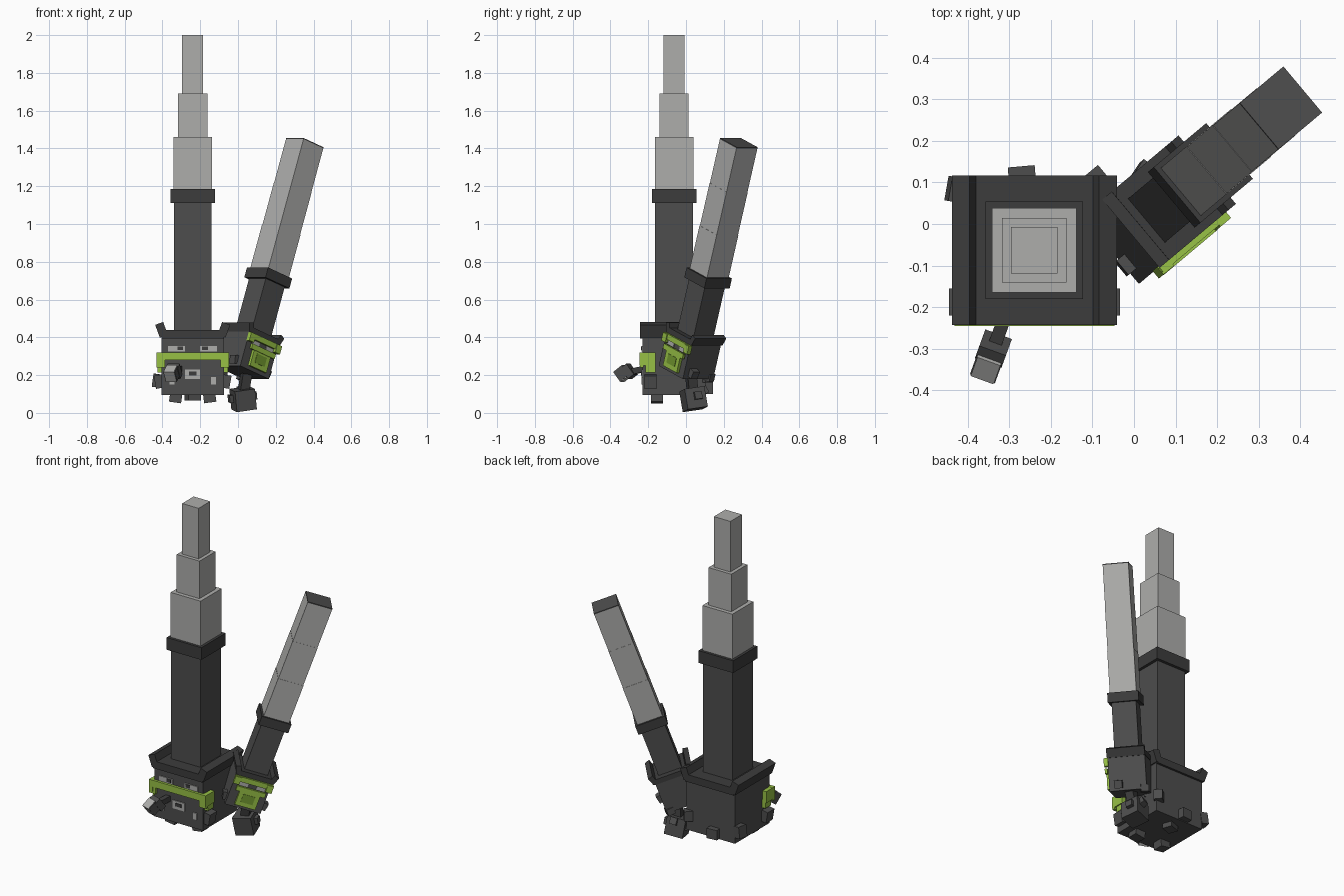
import bpy
from math import radians
from mathutils import Matrix, Vector, Euler

if "Cube" in bpy.data.objects:
    bpy.data.objects.remove(bpy.data.objects["Cube"], do_unlink=True)


def make_material(name, rgb):
    m = bpy.data.materials.new(name)
    m.use_nodes = True
    m.diffuse_color = (*rgb, 1)
    m.node_tree.nodes["Principled BSDF"].inputs["Base Color"].default_value = (*rgb, 1)
    return m


charcoal = make_material("charcoal", (0.075, 0.075, 0.075))
black = make_material("soft black", (0.045, 0.045, 0.045))
grey = make_material("light grey", (0.42, 0.42, 0.41))
green = make_material("lime green", (0.31, 0.53, 0.06))
dark_green = make_material("dark green", (0.17, 0.32, 0.03))


def box(name, center, size, mat, rot=(0, 0, 0), frame=Matrix()):
    """Rectangular block, placed in the given frame."""
    bpy.ops.mesh.primitive_cube_add(size=1)
    ob = bpy.context.object
    ob.name = name
    ob.data.materials.append(mat)
    turn = Euler([radians(a) for a in rot]).to_matrix().to_4x4()
    local = Matrix.Translation(Vector(center)) @ turn
    ob.matrix_world = frame @ local @ Matrix.Diagonal((*size, 1))
    return ob


def tower(name, sections, frame):
    """Stack of square hat sections: (width, bottom, top, material)."""
    for i, (w, lo, hi, mat) in enumerate(sections):
        box(f"{name}_{i + 1}", (0, 0, (lo + hi) / 2), (w, w, hi - lo), mat, frame=frame)


def brim(name, width, depth, thick, flap, frame):
    """Flat hat brim with a raised flap on each side."""
    box(name, (0, 0, -thick / 2), (width - flap, depth, thick), black, frame=frame)
    for s in (-1, 1):
        box(f"{name}_flap", (s * (width - flap) / 2, 0, 0), (flap * 0.75, depth, flap * 1.2),
            black, (0, s * 20, 0), frame)


# ---- large figure: frame at the brim centre ----
big = Matrix.Translation((-0.24, -0.063, 0.44))
tower("big_hat", [(0.2, 0, 1.11 - 0.44, charcoal), (0.235, 0.67, 0.745, black),
                  (0.203, 0.745, 1.02, grey), (0.155, 1.02, 1.25, grey),
                  (0.112, 1.25, 1.56, grey)], big)
brim("big_brim", 0.39, 0.36, 0.045, 0.06, big)
box("big_head", (0, 0, -0.193), (0.33, 0.334, 0.305), charcoal, frame=big)

# green goggle band and side pads
box("goggle_band", (0, -0.17, -0.14), (0.385, 0.025, 0.042), green, frame=big)
for s in (-1, 1):
    box("goggle_side", (s * 0.18, -0.14, -0.155), (0.025, 0.085, 0.07), green, frame=big)
    box("goggle_drop", (s * 0.175, -0.125, -0.2), (0.022, 0.055, 0.05), green, frame=big)
    box("goggle_end", (s * 0.17, -0.171, -0.175), (0.045, 0.02, 0.05), green, frame=big)
    # eyes and cheek marks
    box("eye", (s * 0.085, -0.168, -0.1), (0.09, 0.008, 0.03), grey, frame=big)
    box("pupil", (s * 0.065, -0.171, -0.098), (0.03, 0.008, 0.02), black, frame=big)
    box("cheek_mark", (s * 0.11, -0.168, -0.27), (0.025, 0.008, 0.04), grey, frame=big)
    # side nubs
    box("front_side_nub", (s * 0.18, -0.125, -0.275), (0.04, 0.065, 0.07), charcoal, (0, s * 10, 0), big)
    box("lower_nub", (s * 0.09, -0.09, -0.36), (0.065, 0.065, 0.05), charcoal, (0, s * -8, 0), big)
box("nose_mark", (0.0, -0.168, -0.235), (0.08, 0.008, 0.05), grey, frame=big)
box("nose_centre", (0.0, -0.171, -0.232), (0.04, 0.008, 0.02), black, frame=big)
box("back_lower_nub", (0, 0.09, -0.36), (0.07, 0.06, 0.03), charcoal, (0, 0, 20), big)
box("back_nub", (-0.03, 0.182, -0.31), (0.065, 0.04, 0.06), charcoal, (0, 0, 5), big)
box("corner_nub", (0.15, 0.17, -0.25), (0.05, 0.05, 0.06), charcoal, (0, 0, 40), big)
box("rear_side_nub", (-0.185, 0.145, -0.27), (0.045, 0.06, 0.07), charcoal, (0, 8, -10), big)

# pipe held at the mouth
pipe = Matrix.Translation((-0.315, -0.235, 0.23)) @ Euler((radians(12), 0, radians(-20))).to_matrix().to_4x4()
box("pipe_stem", (0, -0.02, 0), (0.032, 0.09, 0.032), black, frame=pipe)
box("pipe_bowl", (0, -0.07, 0.005), (0.068, 0.04, 0.07), charcoal, (25, 0, 0), pipe)
box("pipe_tip", (0, -0.108, 0), (0.058, 0.06, 0.068), grey, (25, 0, 0), pipe)
box("pipe_shell", (0, -0.108, 0), (0.064, 0.056, 0.062), charcoal, (25, 0, 0), pipe)

# ---- small leaning figure ----
small = (Matrix.Translation((0.08, 0.05, 0.42))
         @ Euler((0, radians(19.5), radians(40))).to_matrix().to_4x4())
tower("small_hat", [(0.138, 0, 0.29, charcoal), (0.175, 0.285, 0.34, black),
                    (0.15, 0.34, 0.58, grey), (0.147, 0.58, 0.82, grey),
                    (0.145, 0.82, 1.066, grey), (0.145, 1.066, 1.072, charcoal)], small)
brim("small_brim", 0.25, 0.215, 0.03, 0.04, small)
box("small_head", (-0.005, 0, -0.12), (0.21, 0.21, 0.2), charcoal, frame=small)

# green mask on the small face
box("mask_brow", (0, -0.112, -0.045), (0.22, 0.018, 0.03), green, frame=small)
box("mask_plate", (0, -0.112, -0.145), (0.12, 0.02, 0.11), green, frame=small)
box("mask_bar", (0, -0.12, -0.1), (0.17, 0.014, 0.028), green, frame=small)
box("mask_inset", (0, -0.1205, -0.15), (0.07, 0.008, 0.05), dark_green, frame=small)
for s in (-1, 1):
    box("mask_end", (s * 0.095, -0.114, -0.055), (0.035, 0.024, 0.045), green, frame=small)
    box("small_eye", (s * 0.05, -0.106, -0.073), (0.05, 0.008, 0.022), grey, frame=small)
    box("small_side_nub", (s * 0.11, -0.05, -0.185), (0.04, 0.045, 0.045), charcoal, (0, s * 12, 0), small)
    box("small_rear_nub", (s * 0.08, 0.09, -0.215), (0.045, 0.045, 0.04), charcoal, (0, 0, s * 15), small)

# hanging block under the small head
hang = (Matrix.Translation((0.027, 0.04, 0.073))
        @ Euler((radians(8), radians(-8), radians(15))).to_matrix().to_4x4())
box("hanging_block", (0, 0, 0), (0.11, 0.11, 0.11), charcoal, frame=hang)
box("hanging_neck", (0.02, 0, 0.09), (0.05, 0.05, 0.09), black, (0, 15, 0), hang)
for s in (-1, 1):
    box("hanging_nub", (s * 0.06, 0.01, 0.01), (0.03, 0.04, 0.04), charcoal, frame=hang)
box("hanging_back_nub", (0.01, 0.06, 0.035), (0.04, 0.035, 0.04), charcoal, (20, 0, 0), hang)
